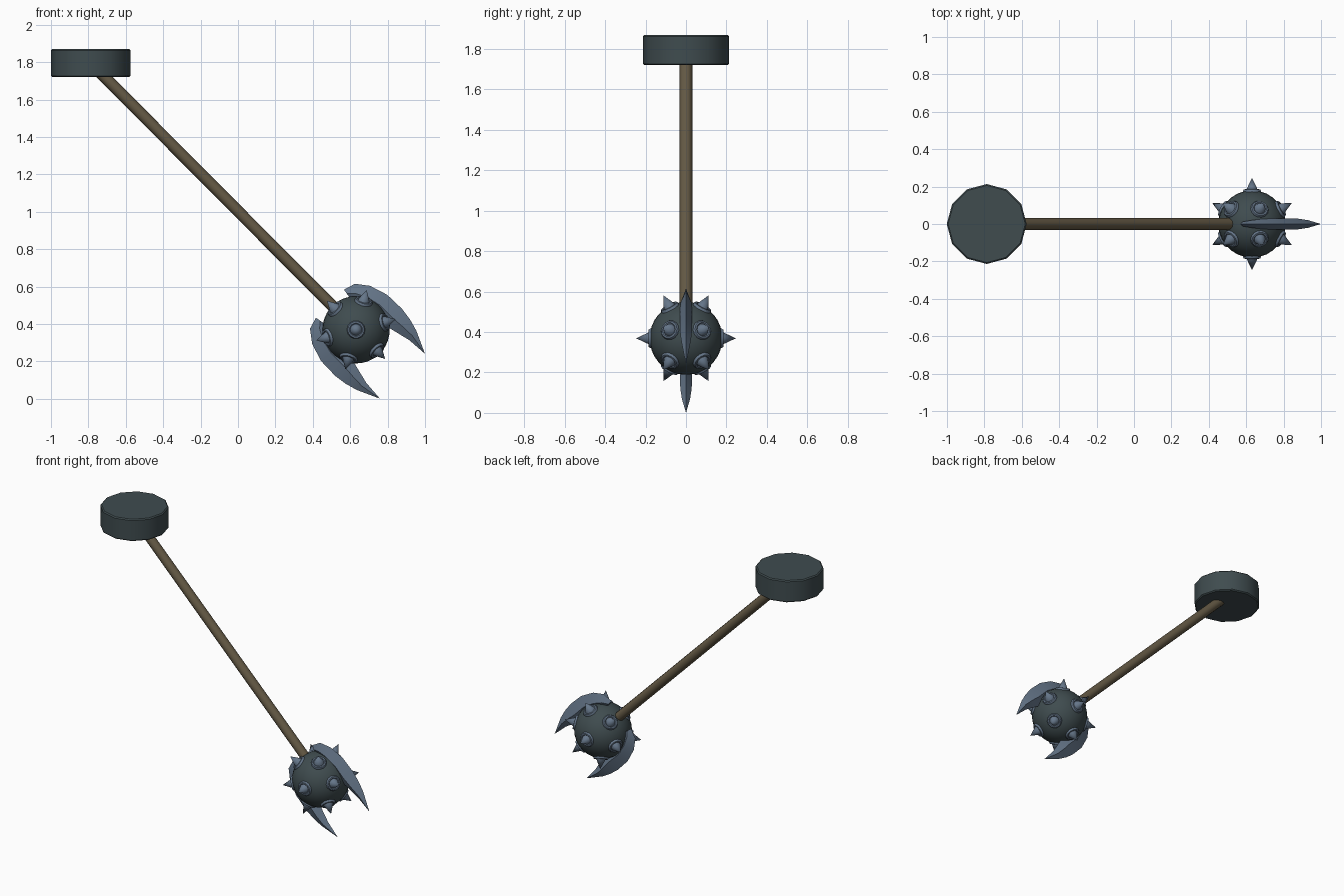
import bpy, bmesh, math
from mathutils import Vector, Matrix

if "Cube" in bpy.data.objects:
    bpy.data.objects.remove(bpy.data.objects["Cube"])


def material(name, rgb):
    m = bpy.data.materials.new(name)
    m.diffuse_color = (*rgb, 1)
    m.use_nodes = True
    m.node_tree.nodes["Principled BSDF"].inputs["Base Color"].default_value = m.diffuse_color
    return m


iron = material("dark iron", (0.050, 0.072, 0.078))
wood = material("brown wood", (0.130, 0.102, 0.060))
steel = material("blue steel", (0.130, 0.180, 0.250))

HEAD = Vector((0.631, 0, 0.369))      # ball centre
CAP = Vector((-0.7875, 0, 1.795))     # pommel centre
U = Vector((1, 0, -1)).normalized()   # along the shaft, outwards
V = Vector((1, 0, 1)).normalized()    # across the shaft


def finish(bm, name, mat, smooth=None):
    bmesh.ops.recalc_face_normals(bm, faces=bm.faces)
    me = bpy.data.meshes.new(name)
    bm.to_mesh(me)
    bm.free()
    me.materials.append(mat)
    ob = bpy.data.objects.new(name, me)
    bpy.context.collection.objects.link(ob)
    if smooth:
        bpy.context.view_layer.objects.active = ob
        bpy.ops.object.select_all(action='DESELECT')
        ob.select_set(True)
        bpy.ops.object.shade_smooth_by_angle(angle=math.radians(smooth))
    return ob


def cylinder(name, a, b, r, sides, mat):
    bm = bmesh.new()
    d = b - a
    m = Matrix.Translation((a + b) / 2) @ d.to_track_quat('Z', 'Y').to_matrix().to_4x4()
    bmesh.ops.create_cone(bm, cap_ends=True, segments=sides, radius1=r, radius2=r,
                          depth=d.length, matrix=m)
    return finish(bm, name, mat, 35)


# pommel disc with softened rim
up = Vector((0, 0, 0.075))
disc = cylinder("pommel_disc", CAP - up, CAP + up, 0.2135, 12, iron)
bev = disc.modifiers.new("rim", 'BEVEL')
bev.width, bev.segments, bev.limit_method = 0.007, 1, 'ANGLE'
bev.angle_limit = math.radians(60)

# shaft
cylinder("shaft", CAP, HEAD - U * 0.1, 0.031, 12, wood)

# ball
bm = bmesh.new()
bmesh.ops.create_uvsphere(bm, u_segments=28, v_segments=18, radius=0.18,
                          matrix=Matrix.Translation(HEAD))
finish(bm, "ball_head", iron, 40)

# spikes on rounded collars: one at each pole of y, plus two rings of six
PROFILE = [(0.049, 0.160), (0.049, 0.176), (0.044, 0.185), (0.036, 0.186),
           (0.031, 0.182)]
TIP = 0.247
SIDES = 14


def spike(direction, name):
    bm = bmesh.new()
    rot = direction.to_track_quat('Z', 'Y')
    rings = []
    for r, h in PROFILE:
        rings.append([bm.verts.new(HEAD + rot @ Vector((
            r * math.cos(2 * math.pi * i / SIDES),
            r * math.sin(2 * math.pi * i / SIDES), h))) for i in range(SIDES)])
    tip = bm.verts.new(HEAD + direction * TIP)
    for i in range(SIDES):
        j = (i + 1) % SIDES
        for a, b in zip(rings, rings[1:]):
            bm.faces.new((a[i], a[j], b[j], b[i]))
        bm.faces.new((rings[-1][i], rings[-1][j], tip))
    bm.faces.new(rings[0])
    finish(bm, name, steel, 40)


lat = math.radians(27)
for side in (-1, 1):
    spike(Vector((0, side, 0)), "pole_spike")
    for k in range(6):
        a = math.radians(15 + 60 * k)
        spike(Vector((math.cos(lat) * math.cos(a), side * math.sin(lat),
                      math.cos(lat) * math.sin(a))), "ring_spike")

# curved blades: diamond section stations (outer u,v, inner u,v, half thickness)
STATIONS = [
    (-0.197, 0.106, -0.150, 0.098, 0.012),
    (-0.178, 0.170, -0.110, 0.105, 0.020),
    (-0.113, 0.219, -0.060, 0.120, 0.027),
    (-0.015, 0.250, 0.010, 0.130, 0.030),
    (0.095, 0.253, 0.090, 0.125, 0.030),
    (0.165, 0.243, 0.166, 0.144, 0.028),
    (0.230, 0.225, 0.240, 0.162, 0.020),
]
for s in (1, -1):
    bm = bmesh.new()
    rings = []
    for ou, ov, iu, iv, t in STATIONS:
        o = HEAD + U * ou + V * (s * ov)
        n = HEAD + U * iu + V * (s * iv)
        mid = o.lerp(n, 0.55)
        y = Vector((0, t, 0))
        rings.append([bm.verts.new(p) for p in (o, mid + y, n, mid - y)])
    tip = bm.verts.new(HEAD + U * 0.351 + V * (s * 0.170))
    for i in range(4):
        j = (i + 1) % 4
        for a, b in zip(rings, rings[1:]):
            bm.faces.new((a[i], a[j], b[j], b[i]))
        bm.faces.new((rings[-1][i], rings[-1][j], tip))
    bm.faces.new(rings[0])
    finish(bm, "upper_blade" if s > 0 else "lower_blade", steel, 25)
